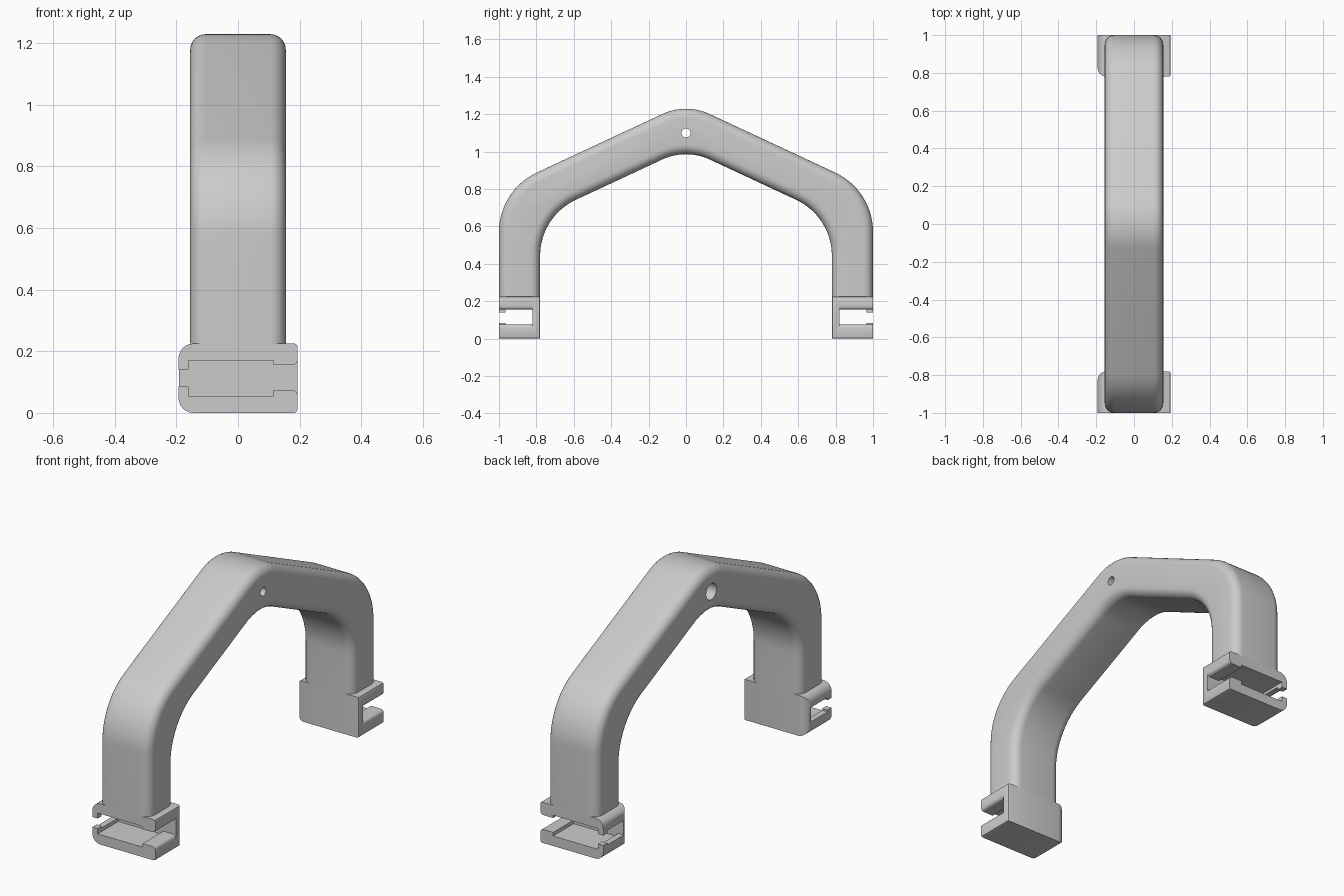
import bpy, bmesh, math
from mathutils import Vector, Matrix

if "Cube" in bpy.data.objects:
    bpy.data.objects.remove(bpy.data.objects["Cube"])

grey = bpy.data.materials.new("light grey plastic")
grey.use_nodes = True
grey.diffuse_color = (0.6, 0.6, 0.6, 1)
grey.node_tree.nodes["Principled BSDF"].inputs["Base Color"].default_value = (0.6, 0.6, 0.6, 1)


def make_object(name, bm):
    bmesh.ops.recalc_face_normals(bm, faces=bm.faces)
    mesh = bpy.data.meshes.new(name)
    bm.to_mesh(mesh)
    bm.free()
    mesh.materials.append(grey)
    obj = bpy.data.objects.new(name, mesh)
    bpy.context.collection.objects.link(obj)
    return obj


def box(x, y, z):
    """Box from three (low, high) ranges."""
    centre = Vector([sum(r) / 2 for r in (x, y, z)])
    size = [r[1] - r[0] for r in (x, y, z)]
    bm = bmesh.new()
    bmesh.ops.create_cube(bm, size=1, matrix=Matrix.Translation(centre) @ Matrix.Diagonal((*size, 1)))
    return bm


def prism(points, vec):
    """Closed outline swept along a vector."""
    bm = bmesh.new()
    face = bm.faces.new([bm.verts.new(p) for p in points])
    ext = bmesh.ops.extrude_face_region(bm, geom=[face], use_keep_orig=True)
    bmesh.ops.translate(bm, vec=vec,
                        verts=[v for v in ext["geom"] if isinstance(v, bmesh.types.BMVert)])
    bmesh.ops.recalc_face_normals(bm, faces=bm.faces)
    return bm


def bevel_where(bm, rule, width, segments):
    """Round the edges whose midpoint and direction satisfy a rule."""
    edges = [e for e in bm.edges if rule((e.verts[0].co + e.verts[1].co) / 2,
                                         e.verts[1].co - e.verts[0].co)]
    bmesh.ops.bevel(bm, geom=edges, offset=width, segments=segments,
                    profile=0.5, affect="EDGES")


def activate(obj):
    bpy.ops.object.select_all(action="DESELECT")
    obj.select_set(True)
    bpy.context.view_layer.objects.active = obj


def cut(obj, bm):
    cutter = make_object("cutter", bm)
    cutter.hide_render = True
    mod = obj.modifiers.new("cut", "BOOLEAN")
    mod.operation, mod.solver, mod.object = "DIFFERENCE", "EXACT", cutter
    activate(obj)
    bpy.ops.object.modifier_apply(modifier=mod.name)
    bpy.data.objects.remove(cutter)


def smooth(obj):
    activate(obj)
    bpy.ops.object.shade_smooth_by_angle(angle=math.radians(30))


def fillet(prev, corner, nxt, radius, steps=14):
    """Arc points that round one corner of a path."""
    c = Vector(corner)
    a, b = (Vector(prev) - c).normalized(), (Vector(nxt) - c).normalized()
    half = a.angle(b) / 2
    centre = c + (a + b).normalized() * radius / math.sin(half)
    reach = radius / math.tan(half)
    start, end = c + a * reach - centre, c + b * reach - centre
    sweep = math.pi - 2 * half
    return [centre + (start * math.sin((1 - t) * sweep) + end * math.sin(t * sweep)) / math.sin(sweep)
            for t in (i / steps for i in range(steps + 1))]


# Arch: rounded roof-shaped band with softened rims
half_width, base = 0.155, 0.225
slope = math.tan(math.radians(25))


def band_edge(y, peak, shoulder_radius):
    eave = peak - y * slope
    pts = [(0, -y, base), (0, -y, eave), (0, 0, peak), (0, y, eave), (0, y, base)]
    path = [Vector(pts[0])]
    for i, r in enumerate((shoulder_radius, 0.3, shoulder_radius), 1):
        path += fillet(pts[i - 1], pts[i], pts[i + 1], r)
    return path + [Vector(pts[-1])]


outline = band_edge(1, 1.26, 0.35) + band_edge(0.78, 1.017, 0.33)[::-1]
bm = prism([p - Vector((half_width, 0, 0)) for p in outline], (2 * half_width, 0, 0))
bevel_where(bm, lambda c, d: abs(d.x) < 1e-4 and c.z > base + 1e-4, 0.05, 6)
arch = make_object("arch", bm)

# Stepped pin hole through the peak
for radius, x0, x1 in ((0.024, -0.3, 0.3), (0.045, -0.3, 0)):
    bm = bmesh.new()
    m = Matrix.Translation(((x0 + x1) / 2, 0, 1.1)) @ Matrix.Rotation(math.pi / 2, 4, "Y")
    bmesh.ops.create_cone(bm, cap_ends=True, segments=24, radius1=radius, radius2=radius,
                          depth=x1 - x0, matrix=m)
    cut(arch, bm)
smooth(arch)


# Feet: blocks with a slotted pocket opening outward
end = 0.193
deep = (-1.1, -0.82)


def flared_slot():
    """Wide slot whose lips round away at the outer end."""
    low, r, mid = 0.075, 0.018, 0.115
    lip = [(0.05, low)]
    for i in range(6):
        a = i / 5 * math.pi / 2
        lip.append((end - r + r * math.sin(a), low - r + r * math.cos(a)))
    lip.append((0.3, low - r))
    loop = lip + [(x, 2 * mid - z) for x, z in reversed(lip)]
    return prism([(x, deep[0], z) for x, z in loop], (0, deep[1] - deep[0], 0))


def make_foot(name, side):
    bm = box((-end, end), (-1, -0.78), (0, base))
    bevel_where(bm, lambda c, d: c.x < -0.19 and c.y > -0.95, 0.048, 6)
    bevel_where(bm, lambda c, d: c.x > 0.18 and c.y > -0.95, 0.01, 2)
    foot = make_object(name, bm)

    # Pocket, wide slot, then the narrower slot with an outer lip
    cut(foot, box((-0.16, 0.115), deep, (0.055, 0.17)))
    cut(foot, flared_slot())
    cut(foot, box((-0.3, -0.1), (-0.965, -0.82), (0.075, 0.155)))
    cut(foot, box((-0.3, -0.1), (-1.1, -0.9), (0.085, 0.14)))

    # Mirror onto its side of the arch
    bm = bmesh.new()
    bm.from_mesh(foot.data)
    bmesh.ops.scale(bm, vec=(1, side, 1), verts=bm.verts)
    bmesh.ops.recalc_face_normals(bm, faces=bm.faces)
    bm.to_mesh(foot.data)
    bm.free()
    smooth(foot)


make_foot("front_foot", 1)
make_foot("back_foot", -1)
